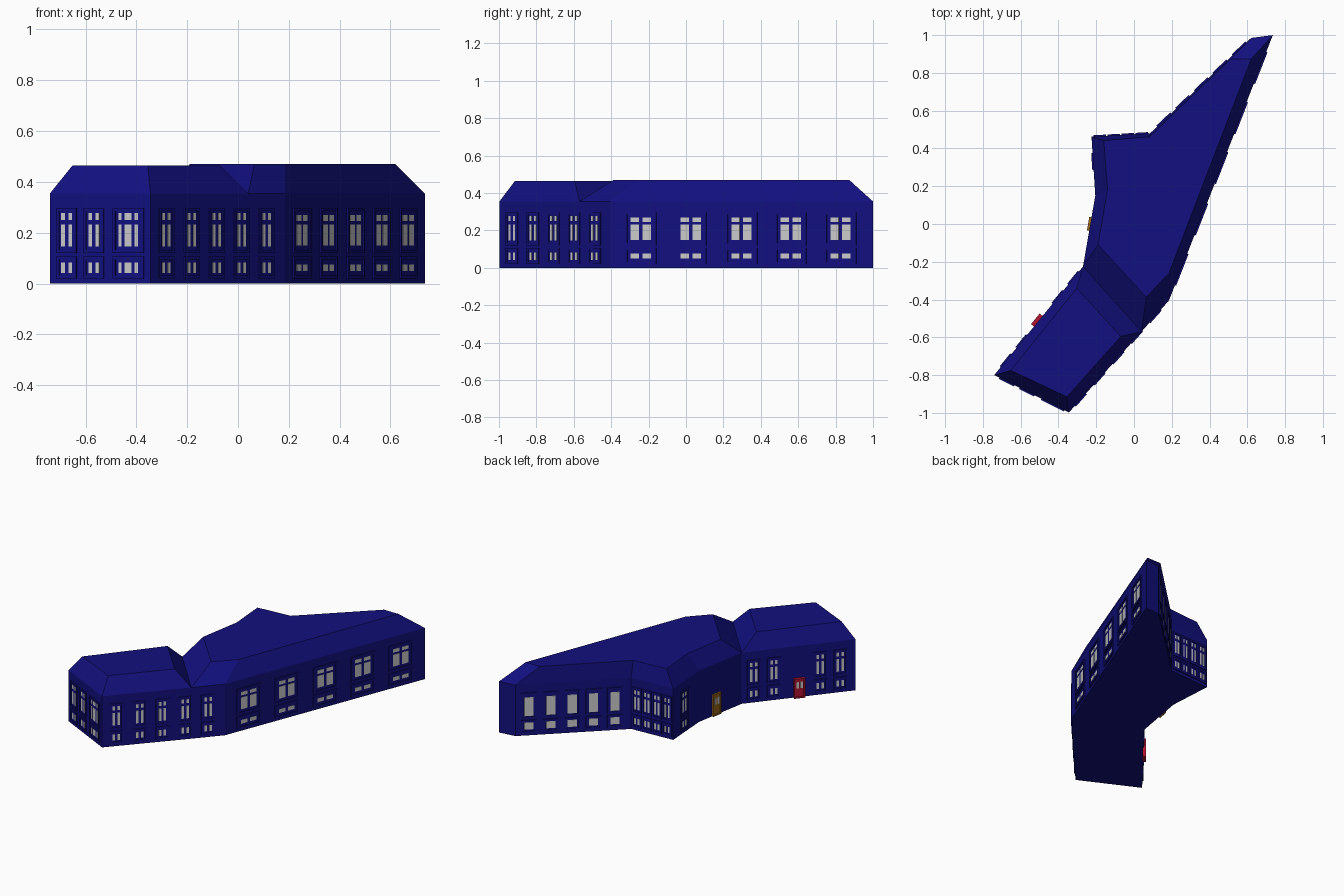
import bpy, bmesh
from mathutils import Vector, Matrix

if "Cube" in bpy.data.objects:
    bpy.data.objects.remove(bpy.data.objects["Cube"])


def mat(name, rgb):
    m = bpy.data.materials.new(name)
    m.diffuse_color = (*rgb, 1)
    m.use_nodes = True
    m.node_tree.nodes["Principled BSDF"].inputs["Base Color"].default_value = m.diffuse_color
    return m


BLUE = mat("blue", (0.006, 0.005, 0.21))
RED = mat("red", (0.45, 0.006, 0.03))
OCHRE = mat("ochre", (0.36, 0.14, 0.01))


def finish(name, bm, material=None):
    bmesh.ops.recalc_face_normals(bm, faces=bm.faces)
    me = bpy.data.meshes.new(name)
    bm.to_mesh(me)
    bm.free()
    if material:
        me.materials.append(material)
    ob = bpy.data.objects.new(name, me)
    bpy.context.collection.objects.link(ob)
    return ob


# Footprint corners, anticlockwise from the front left
P = dict(A=(-.74, -.80), B=(-.345, -.998), C=(.04, -.57), D=(.185, -.405),
         E=(.735, 1.0), F=(.62, .985), G=(.085, .48), H=(-.225, .462),
         I=(-.205, .15), J=(-.27, -.225))
EAVE = .355


def block(bm, keys, roof, top, open_edge):
    """Walls plus sloped roof; the wall where the two wings meet stays open."""
    n = len(keys)
    rings = [[bm.verts.new((*P[k], z)) for k in keys] for z in (0, EAVE)]
    rings.append([bm.verts.new((*p, top)) for p in roof])
    for level in (0, 1):
        for i in range(n):
            if level == 0 and i == open_edge:
                continue
            j = (i + 1) % n
            a, b = rings[level], rings[level + 1]
            bm.faces.new((a[i], a[j], b[j], b[i]))
    bm.faces.new(rings[0][::-1])
    bm.faces.new(rings[2])


# Building shell: small front wing and long main wing with a valley between
shell = bmesh.new()
block(shell, "ABCJ", [(-.652, -.775), (-.355, -.915), (-.07, -.595), (-.303, -.34)],
      .464, 2)
block(shell, "CDEFGHIJ", [(.065, -.387), (.185, -.26), (.62, .873), (.51, .873),
      (.082, .462), (-.16, .442), (-.14, .185), (-.19, -.11)], .47, 7)
bmesh.ops.remove_doubles(shell, verts=shell.verts, dist=1e-4)
finish("walls_and_roof", shell, BLUE)


def wall_frame(a, b, f):
    """Local axes on a wall: x along it, y outward, z up."""
    p, q = Vector((*P[a], 0)), Vector((*P[b], 0))
    t = (q - p).normalized()
    m = Matrix((t, (t.y, -t.x, 0), (0, 0, 1))).transposed().to_4x4()
    m.translation = p.lerp(q, f)
    return m


def box(bm, m, x0, x1, z0, z1, depth):
    loc = Matrix.Translation(((x0 + x1) / 2, depth / 2 - .002, (z0 + z1) / 2))
    size = Matrix.Diagonal((x1 - x0, depth + .004, z1 - z0, 1))
    bmesh.ops.create_cube(bm, size=1, matrix=m @ loc @ size)


def surround(bm, m, hw, z0, z1, t, depth):
    for s in (-1, 1):
        x = s * (hw - t / 2)
        box(bm, m, x - t / 2, x + t / 2, z0, z1, depth)
    box(bm, m, -hw, hw, z0, z0 + t, depth)
    box(bm, m, -hw, hw, z1 - t, z1, depth)


# Window styles: half width, pane columns, pane rows
NARROW_COLS = [(-.024, -.008), (.008, .024)]
NARROW = (.044, NARROW_COLS, [(.145, .232), (.25, .277), (.042, .083)])
BROAD = (.09, [(-.058, -.01), (.01, .058)], [(.15, .232), (.246, .27), (.05, .076)])
TRIPLE = (.068, [(-.044, -.03), (-.018, .014), (.026, .042)],
          [(.145, .232), (.25, .277), (.042, .083)])
TALL = (.05, [(-.029, .029)], [(.135, .265), (.042, .09)])

FIVE = (.115, .305, .49, .675, .86)
ROWS = [("front", "A", "B", (.17, .44), NARROW),
        ("front_wide", "A", "B", (.785,), TRIPLE),
        ("wing_right", "B", "D", FIVE, NARROW),
        ("main_right", "D", "E", (.117, .307, .5, .688, .877), BROAD),
        ("main_left", "F", "G", FIVE, TALL),
        ("back", "G", "H", (.14, .38, .62, .86), (.034, [(-.02, -.006), (.006, .02)], NARROW[2])),
        ("gable_left", "H", "I", (.42,), NARROW),
        ("wing_left", "J", "A", (.106, .283, .69, .867), NARROW)]

for name, a, b, spots, (hw, cols, rows) in ROWS:
    frames, panes = bmesh.new(), bmesh.new()
    for f in spots:
        m = wall_frame(a, b, f)
        for z0, z1 in ((.12, .297), (.02, .107)):
            surround(frames, m, hw, z0, z1, .012, .007)
            box(frames, m, -hw + .01, hw - .01, z0 + .01, z1 - .01, .002)
        for x0, x1 in cols:
            for z0, z1 in rows:
                box(panes, m, x0, x1, z0, z1, .0035)
    finish(name + "_window_frames", frames, BLUE)
    finish(name + "_window_panes", panes)

# Entrance doors with two glazed lights
for name, a, b, f, hw, h, depth, colour in (
        ("red_door", "J", "A", .504, .036, .135, .02, RED),
        ("ochre_door", "I", "J", .4, .036, .15, .012, OCHRE)):
    m = wall_frame(a, b, f)
    door, glass = bmesh.new(), bmesh.new()
    surround(door, m, hw, 0, h, .009, depth)
    box(door, m, -hw + .008, hw - .008, .004, h - .008, depth * .6)
    for s in (-1, 1):
        box(glass, m, s * .013 - .008, s * .013 + .008, h * .5, h * .82, depth * .6 + .002)
    finish(name, door, colour)
    finish(name + "_glass", glass)
